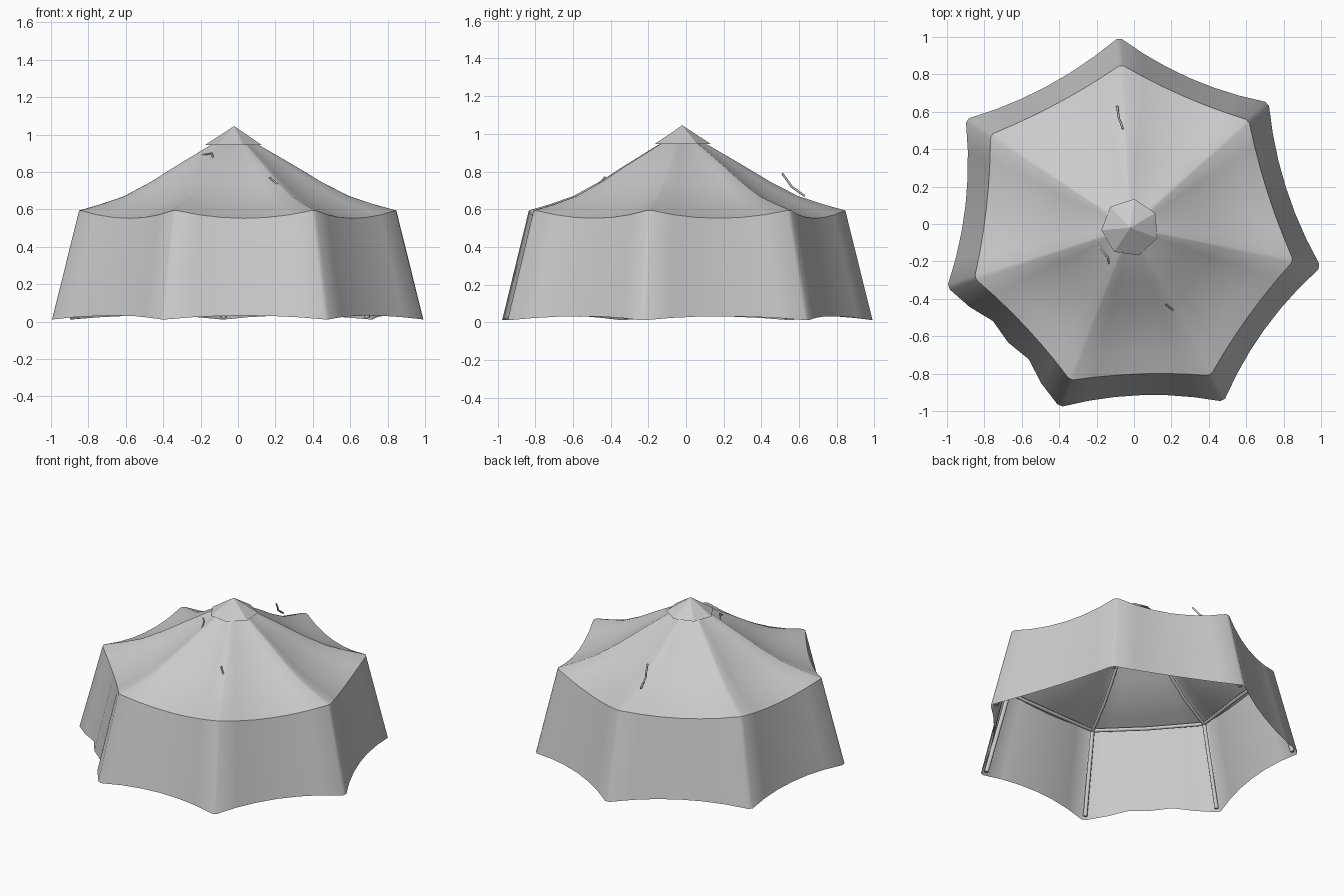
import bpy, bmesh, math
from mathutils import Vector

old = bpy.data.objects.get("Cube")
if old:
    bpy.data.objects.remove(old, do_unlink=True)

canvas = bpy.data.materials.new("grey canvas")
canvas.use_nodes = True
canvas.diffuse_color = (0.6, 0.6, 0.6, 1)
canvas.node_tree.nodes["Principled BSDF"].inputs["Base Color"].default_value = (0.6, 0.6, 0.6, 1)

# Seven ground corners and the hub the roof rises to
GROUND = [Vector((x, y, 0.01)) for x, y in (
    (-0.08, 1.0), (-0.9, 0.56), (-1.0, -0.34), (-0.4, -0.98),
    (0.48, -0.95), (1.0, -0.23), (0.72, 0.65))]
EAVE = [Vector((p.x * 0.853, p.y * 0.853, 0.597)) for p in GROUND]
HUB = Vector((-0.02, -0.02, 0))
STEPS = (0.02, 0.18, 0.34, 0.5, 0.66, 0.82, 0.98)
PROFILE = ((1, 0.597), (0.86, 0.63), (0.71, 0.672), (0.54, 0.747),
           (0.37, 0.835), (0.16, 0.94), (0.09, 0.965))
DOOR = 2


def outline(corners, sag, lift, crumple=0):
    """Closed loop whose sides bow inwards and shift in height."""
    points = []
    for i, a in enumerate(corners):
        b = corners[(i + 1) % len(corners)]
        side = (b - a).normalized()
        inward = Vector((-side.y, side.x, 0))
        for k, t in enumerate(STEPS):
            bow = 4 * t * (1 - t)
            depth = sag * bow
            if i == DOOR and 0 < k < len(STEPS) - 1:
                depth += crumple * (-1) ** k
            points.append(a.lerp(b, t) + inward * depth + Vector((0, 0, lift * bow)))
    return points


def skin(name, rings, smooth=True):
    """Join successive closed rings of points with quads."""
    bm = bmesh.new()
    loops = [[bm.verts.new(p) for p in ring] for ring in rings]
    for low, high in zip(loops, loops[1:]):
        n = len(low)
        for i in range(n):
            j = (i + 1) % n
            bm.faces.new((low[i], low[j], high[j], high[i]))
    mesh = bpy.data.meshes.new(name)
    bm.to_mesh(mesh)
    bm.free()
    mesh.materials.append(canvas)
    obj = bpy.data.objects.new(name, mesh)
    bpy.context.collection.objects.link(obj)
    if smooth:
        bpy.ops.object.select_all(action='DESELECT')
        bpy.context.view_layer.objects.active = obj
        obj.select_set(True)
        bpy.ops.object.shade_smooth_by_angle(angle=math.radians(36))
    return obj


def rod(name, points, radius, closed=False):
    curve = bpy.data.curves.new(name, 'CURVE')
    curve.dimensions = '3D'
    curve.bevel_depth = radius
    curve.bevel_resolution = 1
    curve.use_fill_caps = True
    spline = curve.splines.new('POLY')
    spline.points.add(len(points) - 1)
    for target, p in zip(spline.points, points):
        target.co = (*p, 1)
    spline.use_cyclic_u = closed
    curve.materials.append(canvas)
    obj = bpy.data.objects.new(name, curve)
    bpy.context.collection.objects.link(obj)


# Cloth walls, leaning in, with a crumpled entrance side
eave_ring = outline(EAVE, 0.022, -0.045)
skin("walls", [outline(GROUND, 0.05, 0.022, 0.012), eave_ring])

# Concave roof
roof_rings = []
for s, z in PROFILE:
    ring = []
    for p in eave_ring:
        q = HUB + (p - HUB) * s
        q.z = z - (EAVE[0].z - p.z) * s ** 1.5
        ring.append(q)
    roof_rings.append(ring)
skin("roof", roof_rings)

# Seven-sided smoke cap
bm = bmesh.new()
rim = []
for i in range(7):
    a = math.radians(82) + i * math.tau / 7
    rim.append(bm.verts.new((HUB.x + 0.155 * math.cos(a), HUB.y + 0.155 * math.sin(a), 0.945)))
tip = bm.verts.new((HUB.x, HUB.y, 1.045))
for i in range(7):
    bm.faces.new((rim[i], rim[(i + 1) % 7], tip))
mesh = bpy.data.meshes.new("smoke_cap")
bm.to_mesh(mesh)
bm.free()
mesh.materials.append(canvas)
bpy.context.collection.objects.link(bpy.data.objects.new("smoke_cap", mesh))

# Inner frame: posts, eave beams and rafters
posts_top = [Vector((p.x * 0.955, p.y * 0.955, 0.565)) for p in EAVE]
for i, (g, top) in enumerate(zip(GROUND, posts_top)):
    rod(f"post_{i + 1}", [Vector((g.x * 0.96, g.y * 0.96, 0.02)), top], 0.014)
    rafter = []
    for s, z in PROFILE[:-1]:
        q = HUB + (top - HUB) * s
        q.z = z - 0.035
        rafter.append(q)
    rod(f"rafter_{i + 1}", rafter, 0.011)
    after = posts_top[(i + 1) % 7]
    middle = (top + after) / 2
    middle = Vector((middle.x * 0.955, middle.y * 0.955, 0.535))
    rod(f"eave_beam_{i + 1}", [top, middle, after], 0.012)

# Loose rope ends on the roof
rod("back_rope", [(-0.06, 0.51, 0.79), (-0.07, 0.54, 0.75),
                  (-0.08, 0.56, 0.72), (-0.09, 0.63, 0.67)], 0.006)
rod("side_rope", [(-0.31, -0.13, 0.82), (-0.2, -0.1, 0.89),
                  (-0.14, -0.18, 0.9), (-0.13, -0.23, 0.86)], 0.005)
rod("front_rope", [(0.17, -0.43, 0.77), (0.21, -0.46, 0.735)], 0.005)
